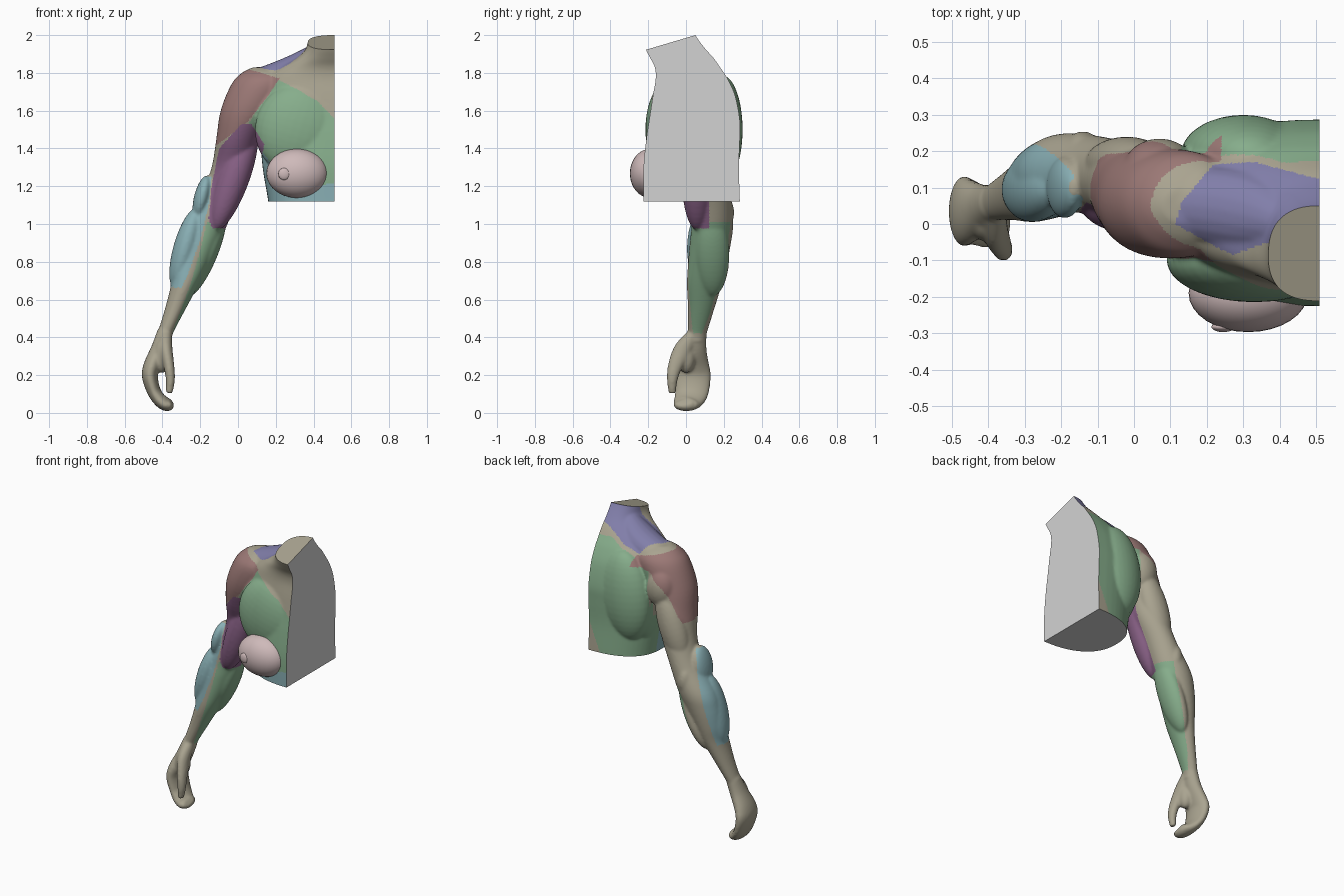
import bpy, bmesh, math
from mathutils import Vector, Matrix

if "Cube" in bpy.data.objects:
    bpy.data.objects.remove(bpy.data.objects["Cube"])

COL = {"skin_tan": (0.40, 0.37, 0.28), "back_and_chest_green": (0.24, 0.42, 0.26),
       "shoulder_red": (0.33, 0.19, 0.18), "neck_violet": (0.22, 0.21, 0.40),
       "biceps_purple": (0.25, 0.12, 0.24), "forearm_teal": (0.25, 0.43, 0.46),
       "breast_pink": (0.62, 0.49, 0.49), "cut_grey": (0.65, 0.65, 0.65)}
MATS = []
for name, c in COL.items():
    m = bpy.data.materials.new(name)
    m.diffuse_color = (*c, 1)
    m.use_nodes = True
    m.node_tree.nodes["Principled BSDF"].inputs["Base Color"].default_value = m.diffuse_color
    MATS.append(m)
TAN, GREEN, RED, VIOLET, PURPLE, TEAL, PINK, GREY = range(8)


def smooth_rows(rows, n=5):
    """Catmull-Rom interpolation of rows of numbers."""
    out = []
    for i in range(len(rows) - 1):
        p = [rows[max(0, min(len(rows) - 1, i + k))] for k in (-1, 0, 1, 2)]
        for s in range(n):
            t = s / n
            out.append([0.5 * (2*b + (c-a)*t + (2*a-5*b+4*c-d)*t*t + (3*b-a-3*c+d)*t**3)
                        for a, b, c, d in zip(*p)])
    return out + [list(rows[-1])]


def skin(bm, rings):
    vs = [[bm.verts.new(p) for p in r] for r in rings]
    n = len(vs[0])
    for a, b in zip(vs, vs[1:]):
        for i in range(n):
            bm.faces.new((a[i], a[(i+1) % n], b[(i+1) % n], b[i]))
    bm.faces.new(vs[0][::-1])
    bm.faces.new(vs[-1])


def loft(bm, rows, e=2.0, n=40):
    """Horizontal rounded sections: z, x0, x1, y0, y1."""
    rings = []
    for z, x0, x1, y0, y1 in smooth_rows(rows):
        r = []
        for i in range(n):
            a = 2 * math.pi * i / n
            c, s = math.cos(a), math.sin(a)
            r.append(((x0+x1)/2 + (x1-x0)/2 * math.copysign(abs(c)**(2/e), c),
                      (y0+y1)/2 + (y1-y0)/2 * math.copysign(abs(s)**(2/e), s), z))
        rings.append(r)
    skin(bm, rings)


def tube(bm, rows, n=20):
    """Oval tube along a path: x, y, z, thickness radius, width radius along y."""
    rows = smooth_rows(rows)
    rings = []
    for i, (x, y, z, rt, rw) in enumerate(rows):
        t = Vector(rows[min(i+1, len(rows)-1)][:3]) - Vector(rows[max(i-1, 0)][:3])
        u = t.cross(Vector((0, 1, 0))).normalized()
        w = u.cross(t).normalized()
        rings.append([Vector((x, y, z)) + u*rt*math.cos(a) + w*rw*math.sin(a)
                      for a in (2*math.pi*k/n for k in range(n))])
    skin(bm, rings)


def blob(bm, c, r, axis=(0, 0, 1)):
    """Ellipsoid with its long z direction turned along axis."""
    q = Vector((0, 0, 1)).rotation_difference(Vector(axis)).to_matrix().to_4x4()
    bmesh.ops.create_uvsphere(bm, u_segments=32, v_segments=20, radius=1,
                              matrix=Matrix.Translation(c) @ q @ Matrix.Diagonal((*r, 1)))


def make(name, bm):
    bmesh.ops.recalc_face_normals(bm, faces=bm.faces)
    me = bpy.data.meshes.new(name)
    bm.to_mesh(me)
    bm.free()
    ob = bpy.data.objects.new(name, me)
    bpy.context.collection.objects.link(ob)
    return ob


bm = bmesh.new()
# torso and neck
T = [(1.0, .17, -.225, .285), (1.12, .16, -.225, .285), (1.3, .13, -.225, .28), (1.45, .12, -.21, .285),
     (1.55, .115, -.195, .285), (1.68, .11, -.175, .26), (1.77, .14, -.16, .22), (1.83, .22, -.165, .18),
     (1.88, .31, -.19, .145), (1.93, .36, -.215, .10), (2.0, .373, -.235, .05), (2.08, .375, -.25, .02)]
loft(bm, [(z, x, 1.02 - x, a, b) for z, x, a, b in T], 2.4, 56)
# shoulder and arm
loft(bm, [(1.83, .08, .22, .0, .1), (1.80, .02, .28, -.05, .16), (1.74, -.035, .3, -.09, .2),
          (1.6, -.092, .22, -.09, .21), (1.45, -.115, .12, -.05, .215), (1.3, -.14, .075, .01, .225),
          (1.15, -.195, .005, .03, .24), (1.0, -.295, -.055, .03, .25), (.9, -.33, -.1, .02, .238),
          (.78, -.35, -.155, .01, .215), (.68, -.355, -.207, .005, .19), (.55, -.387, -.277, .01, .15),
          (.42, -.427, -.345, .01, .11), (.38, -.44, -.35, .01, .10)])
# shoulder slope, collar bone, chest, shoulder blade, side muscle
tube(bm, [(.05, .06, 1.71, .09, .1), (.2, .05, 1.765, .09, .11), (.32, .03, 1.815, .09, .11),
          (.43, 0, 1.87, .09, .08)])
tube(bm, [(.14, -.02, 1.76, .03, .03), (.3, -.095, 1.785, .022, .022), (.5, -.14, 1.76, .022, .022)])
blob(bm, (.33, -.10, 1.5), (.24, .115, .25), (.3, 0, 1))
blob(bm, (.30, .19, 1.5), (.17, .11, .29), (.1, 0, 1))
blob(bm, (.2, .12, 1.42), (.075, .12, .2))
# rear shoulder, triceps, biceps
blob(bm, (.07, .15, 1.6), (.10, .085, .13))
blob(bm, (-.02, .165, 1.37), (.09, .075, .24), (.35, 0, 1))
blob(bm, (-.14, .2, 1.06), (.05, .055, .09))
blob(bm, (-.02, .06, 1.25), (.083, .083, .30), (.36, 0, 1))
# forearm bulges
blob(bm, (-.19, .10, 1.14), (.043, .085, .12), (.25, 0, 1))
blob(bm, (-.278, .095, .87), (.065, .09, .22), (.28, 0, 1))
blob(bm, (-.17, .14, .84), (.06, .09, .24), (.42, 0, 1))
# hand, web and thumb
tube(bm, [(-.385, .06, .43, .042, .05), (-.415, .045, .34, .045, .065), (-.455, .035, .25, .045, .09),
          (-.466, .035, .19, .042, .097), (-.443, .03, .11, .036, .09), (-.405, .01, .06, .036, .078),
          (-.37, -.005, .045, .036, .065), (-.35, -.01, .055, .02, .045)], 28)
blob(bm, (-.40, 0, .30), (.045, .05, .09))
tube(bm, [(-.385, .035, .41, .035, .035), (-.38, -.02, .33, .034, .048), (-.364, -.06, .24, .028, .038),
          (-.358, -.073, .17, .024, .028), (-.365, -.072, .105, .018, .02)])
body = make("torso_and_arm", bm)

# fuse into one smooth skin
m = body.modifiers.new("fuse", "REMESH")
m.mode, m.voxel_size = "VOXEL", 0.007
m = body.modifiers.new("soften", "SMOOTH")
m.factor, m.iterations = 0.5, 12
dg = bpy.context.evaluated_depsgraph_get()
me = bpy.data.meshes.new_from_object(body.evaluated_get(dg))
body.modifiers.clear()
body.data = me


def cut(bm, faces, co, no):
    geom = list({e for f in faces for e in (*f.verts, *f.edges)}) + list(faces)
    r = bmesh.ops.bisect_plane(bm, geom=geom, plane_co=co, plane_no=no, clear_outer=True)
    edges = [e for e in r["geom_cut"] if isinstance(e, bmesh.types.BMEdge)]
    bmesh.ops.edgeloop_fill(bm, edges=edges)


def inside(poly, x, y):
    hit = False
    for (a, b), (c, d) in zip(poly, poly[1:] + poly[:1]):
        if (b > y) != (d > y) and x < (c - a) * (y - b) / (d - b) + a:
            hit = not hit
    return hit


def along(pts, z):
    for (z0, x0), (z1, x1) in zip(pts, pts[1:]):
        if z0 >= z >= z1:
            return x0 + (x1 - x0) * (z0 - z) / (z0 - z1)
    return pts[-1][1]


# flat cuts: waist, neck, middle
bm = bmesh.new()
bm.from_mesh(me)
cut(bm, [f for f in bm.faces if f.calc_center_median().x > .09 and f.calc_center_median().z < 1.25],
    (0, 0, 1.12), (0, 0, -1))
cut(bm, bm.faces[:], (0, .05, 2.0), (0, -.08, .27))
cut(bm, bm.faces[:], (.51, 0, 0), (1, 0, 0))
bmesh.ops.recalc_face_normals(bm, faces=bm.faces)

# muscle outlines: front (x, z), back (x, z), top (x, y)
F_RED = [(.07, 1.815), (.22, 1.77), (.16, 1.68), (.05, 1.54), (-.11, 1.42), (-.3, 1.42), (-.3, 1.815)]
B_RED = [(.05, 1.815), (.24, 1.77), (.24, 1.72), (.12, 1.7), (.02, 1.62), (-.05, 1.5), (-.1, 1.41),
         (-.3, 1.41), (-.3, 1.815)]
CHEST = [(.2, 1.77), (.3, 1.72), (.42, 1.65), (.52, 1.55), (.52, 1.22), (.4, 1.2), (.27, 1.3),
         (.17, 1.33), (.1, 1.42), (.05, 1.52)]
BICEPS = [(.02, 1.53), (.07, 1.53), (.14, 1.42), (.1, 1.27), (0, 1.0), (-.05, .975), (-.14, .98),
          (-.155, 1.03), (-.14, 1.2), (-.1, 1.4)]
NECK = [(.115, 0), (.13, .06), (.22, .165), (.33, .17), (.52, .12), (.52, .05), (.42, .03), (.37, -.05),
        (.27, -.085), (.2, -.05)]
TEAL_EDGE = [(1.25, -.14), (1.1, -.155), (1.0, -.18), (.9, -.205), (.72, -.27), (.66, -.3)]
GREEN_EDGE = [(1.03, -.16), (.9, -.19), (.7, -.245), (.55, -.30), (.42, -.35)]


def paint(p, n):
    x, y, z = p
    if (n.x > .99 and x > .505) or (n.z < -.99 and x > .1 and abs(z - 1.12) < .004):
        return GREY
    if z < 1.53 and inside(BICEPS, x, z) and y < .125:
        return PURPLE
    if inside(F_RED if y < .07 else B_RED, x, z):
        return RED
    if z > 1.78 and inside(NECK, x, y):
        return VIOLET
    if y < .05 and inside(CHEST, x, z):
        return GREEN
    if x > .11 and z < 1.84:
        limit = .19 - .25 * max(0, x - .33) if z > 1.65 else .08
        if y > limit and (x > .13 or z < 1.4):
            return TAN if x > .43 + (z - 1.12) * .4 else GREEN
        if z < 1.4:
            return TEAL
    if x < .1 and .665 < z < 1.25 and x < along(TEAL_EDGE, z) - .7 * max(0, y - .1):
        return TEAL
    if x < 0 and .42 < z < 1.01 and x > along(GREEN_EDGE, z) + .5 * max(0, y - .13):
        return GREEN
    return TAN


me.materials.clear()
for m in MATS:
    me.materials.append(m)
for f in bm.faces:
    f.material_index = paint(f.calc_center_median(), f.normal)
    f.smooth = len(f.verts) < 9
bm.to_mesh(me)
bm.free()

# breast with nipple
bm = bmesh.new()
blob(bm, (.314, -.19, 1.268), (.164, .107, .13))
blob(bm, (.245, -.283, 1.265), (.032, .014, .032))
breast = make("breast", bm)
breast.data.materials.append(MATS[PINK])
breast.data.shade_smooth()
